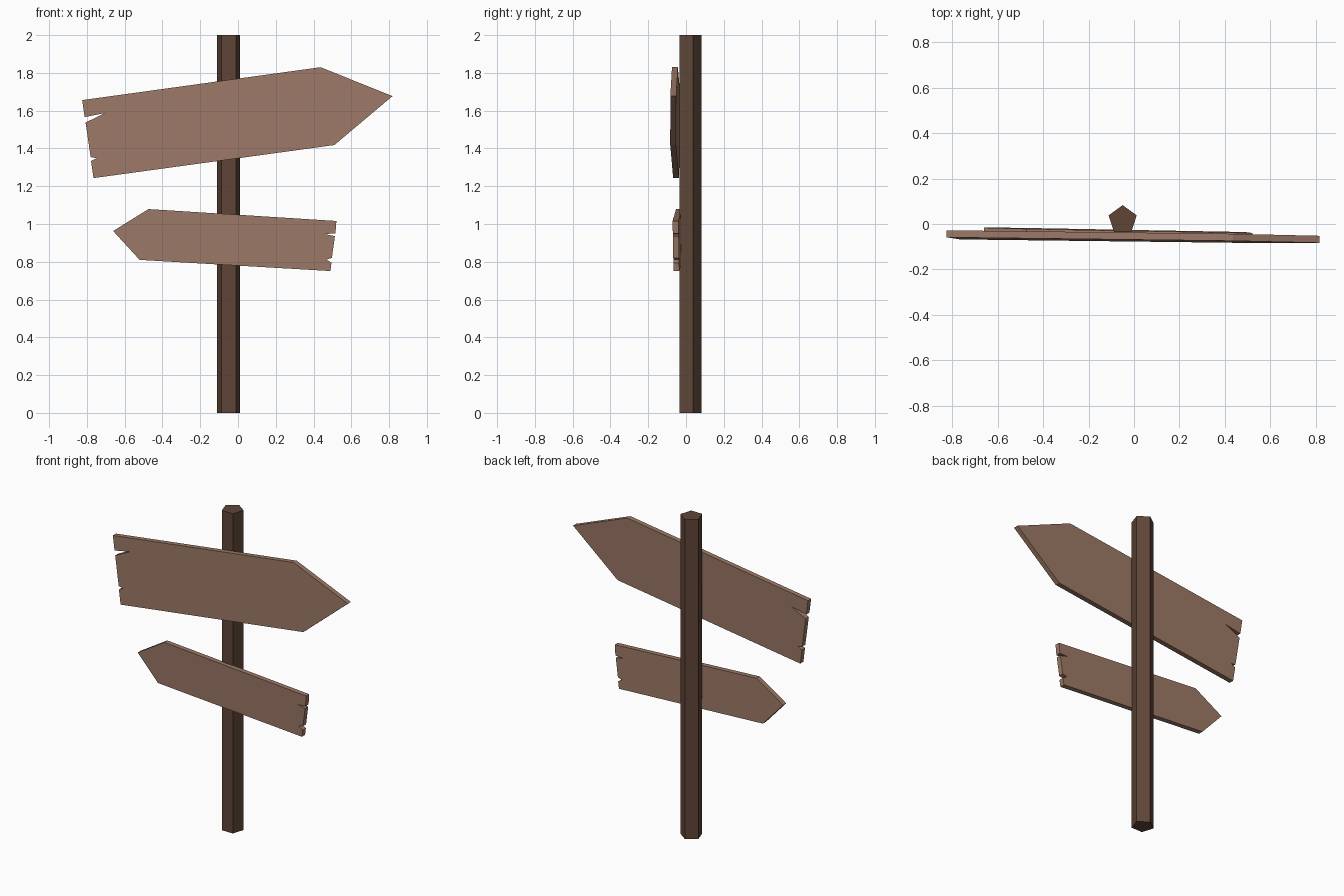
import bpy, bmesh
from math import sin, cos, pi
from mathutils import Vector

if "Cube" in bpy.data.objects:
    bpy.data.objects.remove(bpy.data.objects["Cube"])


def material(name, color):
    m = bpy.data.materials.new(name)
    m.diffuse_color = (*color, 1)
    m.use_nodes = True
    m.node_tree.nodes["Principled BSDF"].inputs["Base Color"].default_value = m.diffuse_color
    return m


def prism(name, points, offset, mat):
    """Extrude a flat outline along the offset vector into a closed solid."""
    bm = bmesh.new()
    face = bm.faces.new([bm.verts.new(p) for p in points])
    ext = bmesh.ops.extrude_face_region(bm, geom=[face], use_keep_orig=True)
    verts = [v for v in ext["geom"] if isinstance(v, bmesh.types.BMVert)]
    bmesh.ops.translate(bm, verts=verts, vec=Vector(offset))
    bmesh.ops.recalc_face_normals(bm, faces=bm.faces)
    mesh = bpy.data.meshes.new(name)
    bm.to_mesh(mesh)
    bm.free()
    mesh.materials.append(mat)
    obj = bpy.data.objects.new(name, mesh)
    bpy.context.collection.objects.link(obj)
    return obj


def board(name, outline, anchor, slope_x, slope_z, mat):
    """Slightly tilted plank; outline is (x, z), anchor a point on its front."""
    ax, ay, az = anchor
    pts = [(x, ay + slope_x * (x - ax) + slope_z * (z - az), z) for x, z in outline]
    return prism(name, pts, (0, 0.031, 0), mat)


dark_wood = material("dark_wood", (0.115, 0.06, 0.039))
light_wood = material("light_wood", (0.33, 0.19, 0.133))

# Five-sided post
R = 0.065
ring = [(-0.05 + R * sin(2 * pi * i / 5), 0.018 + R * cos(2 * pi * i / 5), 0)
        for i in range(5)]
prism("post", ring, (0, 0, 2), dark_wood)

# Large upper board pointing right, split left end
upper = [(-0.825, 1.656), (0.437, 1.83), (0.818, 1.677), (0.51, 1.418),
         (-0.765, 1.243), (-0.778, 1.333), (-0.749, 1.349), (-0.78, 1.354),
         (-0.807, 1.537), (-0.706, 1.587), (-0.812, 1.566)]
board("upper_board", upper, (0.818, -0.083, 1.677), -0.015, 0.02, light_wood)

# Small lower board pointing left, split right end
lower = [(-0.661, 0.963), (-0.474, 1.079), (0.521, 1.016), (0.516, 0.95),
         (0.458, 0.947), (0.513, 0.936), (0.497, 0.82), (0.468, 0.812),
         (0.495, 0.794), (0.489, 0.751), (-0.521, 0.81)]
board("lower_board", lower, (0.521, -0.071, 1.016), -0.0195, -0.015, light_wood)
